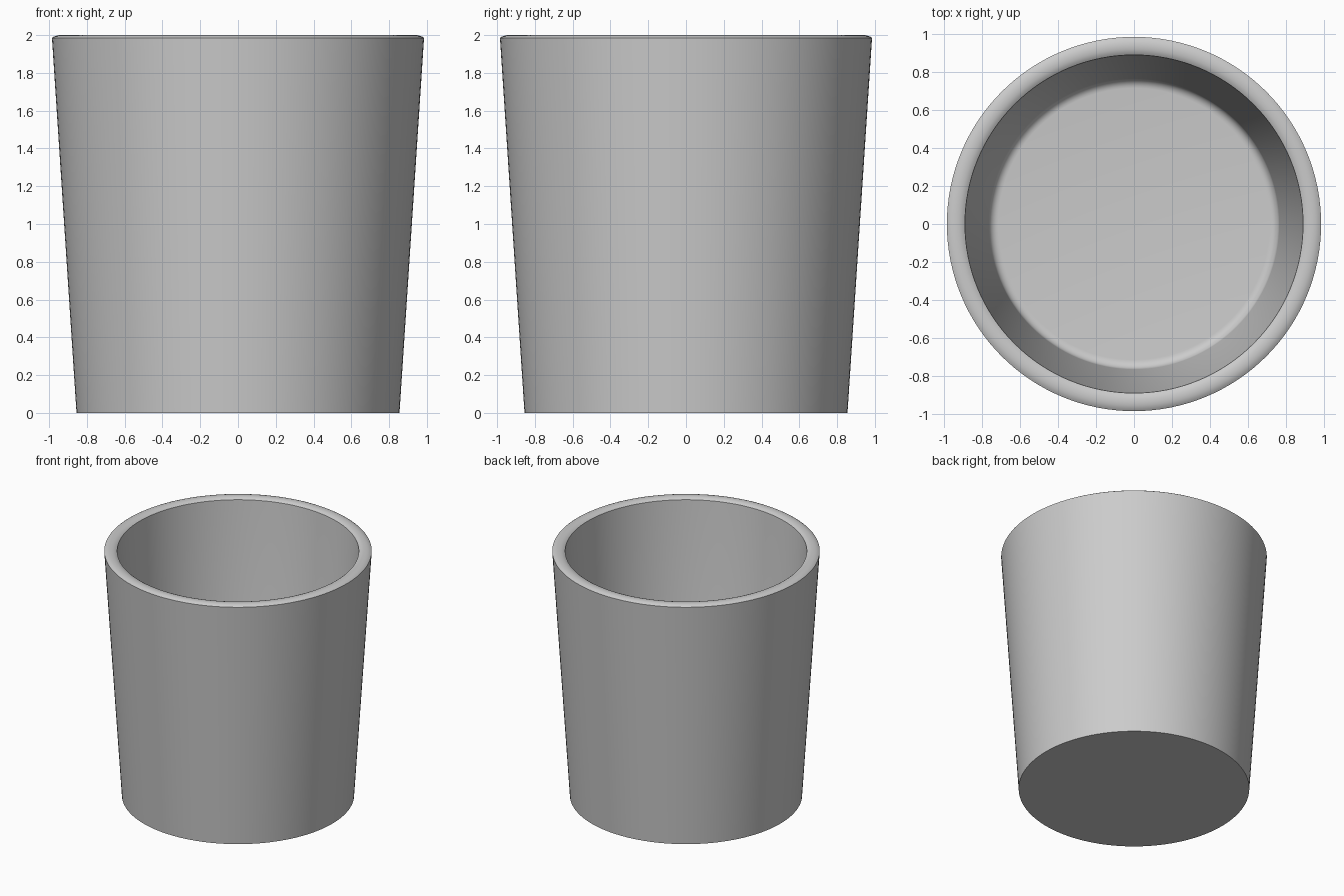
import bpy, bmesh
from math import cos, sin, pi, radians

if "Cube" in bpy.data.objects:
    bpy.data.objects.remove(bpy.data.objects["Cube"])

SEGMENTS = 128
FLOOR_Z, FLOOR_R, FILLET = 0.10, 0.715, 0.05

# Half profile (radius, height): outer wall, softly domed rim, inner wall
profile = [(0.855, 0.0), (0.985, 1.985),
           (0.973, 1.993), (0.955, 1.999), (0.938, 2.0),
           (0.920, 1.999), (0.902, 1.993), (0.890, 1.985)]

# Rounded corner between inner wall and floor
for i in range(7):
    a = radians(87) * (1 - i / 6)
    profile.append((FLOOR_R + FILLET * sin(a), FLOOR_Z + FILLET * (1 - cos(a))))

# Revolve the profile into rings and close the base and floor
bm = bmesh.new()
rings = [[bm.verts.new((r * cos(2 * pi * k / SEGMENTS), r * sin(2 * pi * k / SEGMENTS), z))
          for k in range(SEGMENTS)] for r, z in profile]
for lower, upper in zip(rings, rings[1:]):
    for k in range(SEGMENTS):
        n = (k + 1) % SEGMENTS
        bm.faces.new((lower[k], lower[n], upper[n], upper[k]))
bm.faces.new(list(reversed(rings[0])))
bm.faces.new(rings[-1])
bmesh.ops.recalc_face_normals(bm, faces=bm.faces)

mesh = bpy.data.meshes.new("tapered_cup")
bm.to_mesh(mesh)
bm.free()
cup = bpy.data.objects.new("tapered_cup", mesh)
bpy.context.collection.objects.link(cup)

# Smooth walls with crisp rim and base edges
bpy.context.view_layer.objects.active = cup
cup.select_set(True)
bpy.ops.object.shade_smooth_by_angle(angle=radians(30))
